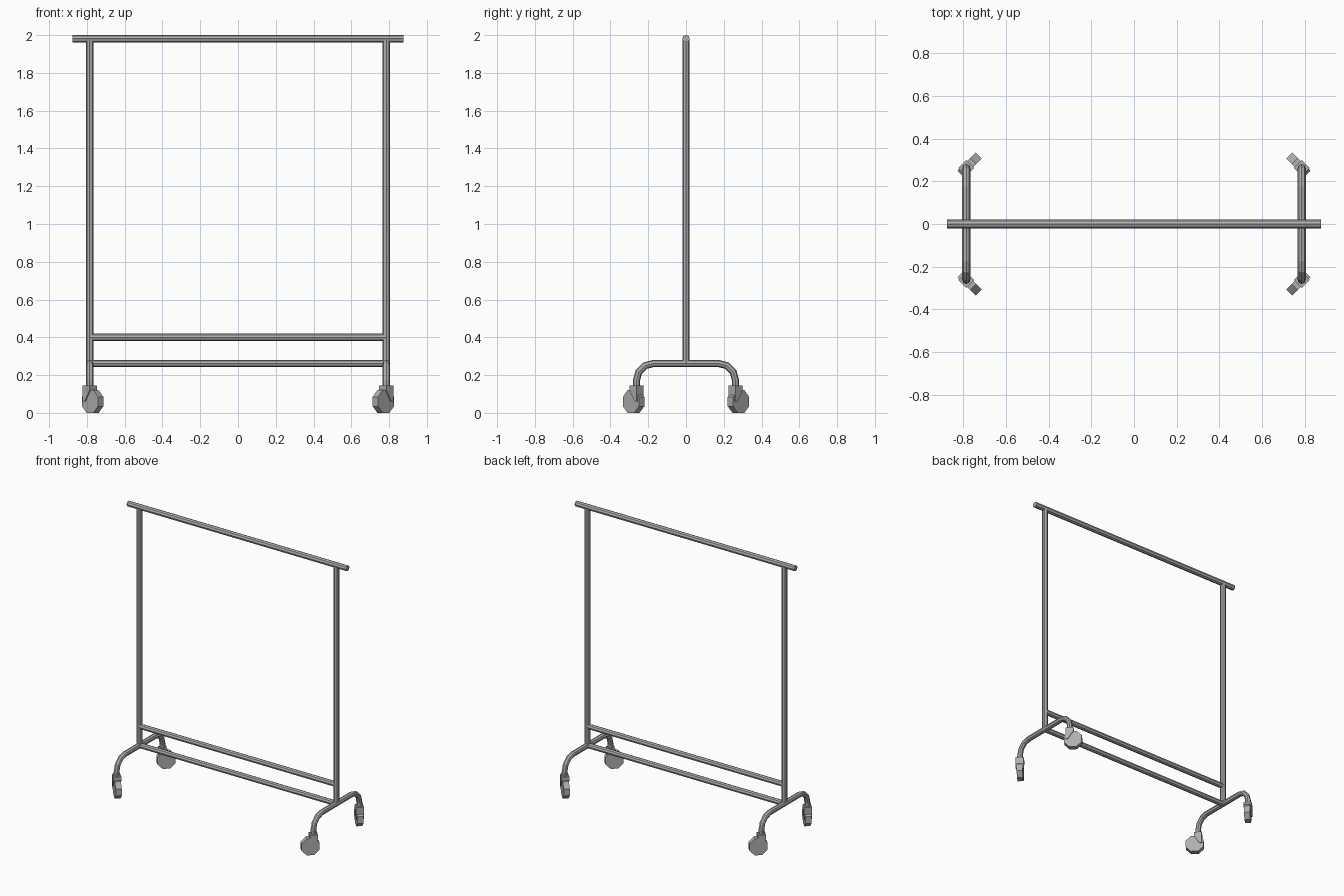
import bpy, math
from mathutils import Vector, Matrix

cube = bpy.data.objects.get("Cube")
if cube:
    bpy.data.objects.remove(cube, do_unlink=True)


def material(name, value):
    mat = bpy.data.materials.new(name)
    mat.use_nodes = True
    color = (value, value, value, 1)
    mat.diffuse_color = color
    mat.node_tree.nodes["Principled BSDF"].inputs["Base Color"].default_value = color
    return mat


metal = material("grey metal", 0.43)
X, TOP_Z, FOOT_Y, RAIL_Z, BEND = 0.785, 1.981, 0.262, 0.262, 0.09


def cylinder(name, sides, radius, depth, matrix):
    bpy.ops.mesh.primitive_cylinder_add(vertices=sides, radius=radius, depth=depth)
    obj = bpy.context.object
    obj.name = name
    obj.data.materials.append(metal)
    obj.matrix_world = matrix


def tube(name, start, end, radius):
    a, b = Vector(start), Vector(end)
    turn = (b - a).to_track_quat('Z', 'Y').to_matrix().to_4x4()
    cylinder(name, 8, radius, (b - a).length, Matrix.Translation((a + b) / 2) @ turn)


def bent_tube(name, points, radius):
    curve = bpy.data.curves.new(name, 'CURVE')
    curve.dimensions = '3D'
    curve.bevel_depth = radius
    curve.bevel_resolution = 2
    curve.use_fill_caps = True
    spline = curve.splines.new('POLY')
    spline.points.add(len(points) - 1)
    spline.use_smooth = False
    for p, co in zip(spline.points, points):
        p.co = (*co, 1)
    curve.materials.append(metal)
    bpy.context.collection.objects.link(bpy.data.objects.new(name, curve))


def extruded(name, profile, width, matrix):
    """Prism from an (x, z) outline, centred across y."""
    n = len(profile)
    verts = [(x, s * width / 2, z) for s in (-1, 1) for x, z in profile]
    faces = [tuple(range(n)), tuple(reversed(range(n, 2 * n)))]
    faces += [(i, i + n, (i + 1) % n + n, (i + 1) % n) for i in range(n)]
    mesh = bpy.data.meshes.new(name)
    mesh.from_pydata(verts, [], faces)
    mesh.materials.append(metal)
    obj = bpy.data.objects.new(name, mesh)
    obj.matrix_world = matrix
    bpy.context.collection.objects.link(obj)


# Horizontal rails
tube("hanging_rail", (-0.875, 0, TOP_Z), (0.875, 0, TOP_Z), 0.02)
tube("upper_brace", (-X, 0, 0.4), (X, 0, 0.4), 0.019)
tube("lower_brace", (-X, 0, RAIL_Z), (X, 0, RAIL_Z), 0.019)

# Housing outline, counter-clockwise from the inner foot, with a slanted front
HOUSING = [(-0.027, 0.06), (-0.012, 0.06), (0.027, 0.12), (0.027, 0.146), (-0.027, 0.146)]

for sx, side in ((1, "left"), (-1, "right")):
    tube(side + "_upright", (sx * X, 0, RAIL_Z), (sx * X, 0, TOP_Z), 0.019)

    # Foot tube with a faceted bend at both ends
    half = [(FOOT_Y, 0.11)]
    for i in range(4):
        a = math.pi / 2 * i / 3
        half.append((FOOT_Y - BEND + BEND * math.cos(a), RAIL_Z - BEND + BEND * math.sin(a)))
    path = half + [(-y, z) for y, z in reversed(half)]
    bent_tube(side + "_foot", [(sx * X, y, z) for y, z in path], 0.019)

    # Casters turned inward along x and outward along y
    for sy, end in ((-1, "front"), (1, "back")):
        prefix = f"{end}_{side}_caster"
        base = (Matrix.Translation((sx * X, sy * FOOT_Y, 0))
                @ Matrix.Rotation(math.atan2(sy, -sx), 4, 'Z'))
        extruded(prefix + "_housing", HOUSING, 0.054, base)
        cylinder(prefix + "_wheel", 8, 0.065, 0.04,
                 base @ Matrix.Translation((0.022, 0, 0.06))
                 @ Matrix.Rotation(math.pi / 2, 4, 'X') @ Matrix.Rotation(math.pi / 8, 4, 'Z'))
